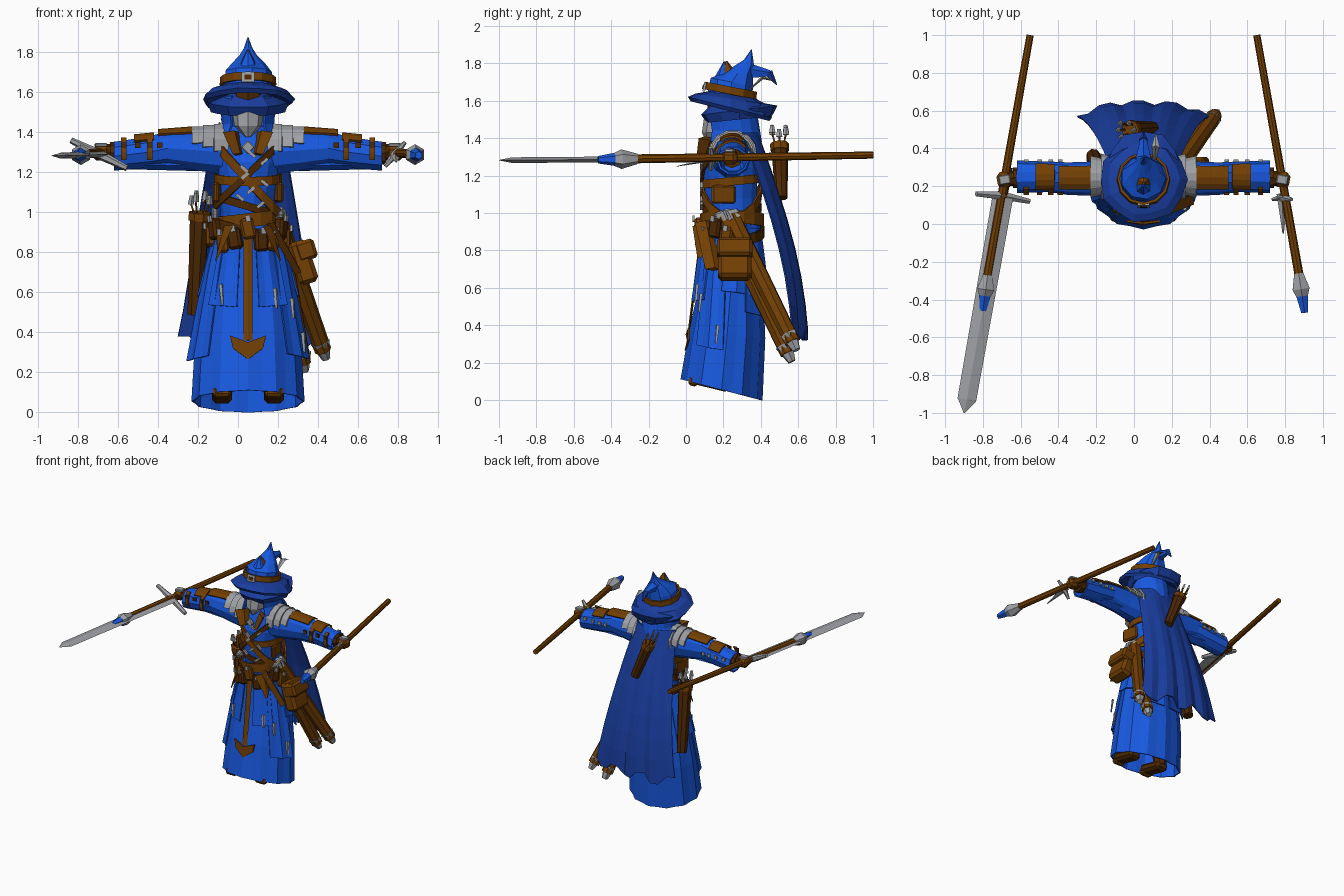
import bpy, bmesh, math, random
from mathutils import Vector, Matrix

random.seed(4)
if "Cube" in bpy.data.objects:
    bpy.data.objects.remove(bpy.data.objects["Cube"])
CX = 0.05  # body centre line


def material(name, rgb):
    m = bpy.data.materials.new(name)
    m.use_nodes = True
    m.diffuse_color = (*rgb, 1)
    m.node_tree.nodes["Principled BSDF"].inputs["Base Color"].default_value = (*rgb, 1)
    return m


BLUE = material("robe blue", (0.009, 0.1, 0.75))
NAVY = material("cape blue", (0.01, 0.048, 0.35))
BROWN = material("leather", (0.17, 0.05, 0.001))
DARK = material("dark leather", (0.075, 0.021, 0.001))
STEEL = material("steel", (0.34, 0.35, 0.37))


def finish(name, bm, mat, thick=0):
    bmesh.ops.recalc_face_normals(bm, faces=bm.faces)
    me = bpy.data.meshes.new(name)
    bm.to_mesh(me)
    bm.free()
    me.materials.append(mat)
    ob = bpy.data.objects.new(name, me)
    bpy.context.collection.objects.link(ob)
    if thick:
        mod = ob.modifiers.new("thickness", "SOLIDIFY")
        mod.thickness = thick
        mod.offset = 0
    return ob


def loft(name, rings, mat, n=16, along="z", arc=None, flute=0, cap=False, thick=0):
    """Skin rings of (x, y, z, ra, rb, slope_x, slope_y); arc limits the sweep in degrees."""
    bm = bmesh.new()
    a0, a1 = arc or (0, 360)
    count = n + 1 if arc else n
    rows = []
    for x, y, z, ra, rb, *slope in rings:
        sx, sy = slope or (0, 0)
        row = []
        for i in range(count):
            t = math.radians(a0 + (a1 - a0) * i / n)
            k = 1 + flute * (-1) ** i
            u, v = ra * k * math.cos(t), rb * k * math.sin(t)
            p = (x + u, y + v, z + sx * u + sy * v) if along == "z" else (x, y + u, z + v)
            row.append(bm.verts.new(p))
        rows.append(row)
    for p, q in zip(rows, rows[1:]):
        for i in range(n):
            j = (i + 1) % count
            bm.faces.new((p[i], p[j], q[j], q[i]))
    if cap:
        bm.faces.new(rows[0])
        bm.faces.new(rows[-1])
    return finish(name, bm, mat, thick)


def rod(name, a, b, r1, r2, mat, n=8, flat=1):
    """Tapered bar from a to b, flattened on its upward axis."""
    a, b = Vector(a), Vector(b)
    d = b - a
    bm = bmesh.new()
    bmesh.ops.create_cone(bm, cap_ends=True, segments=n, radius1=r1, radius2=r2, depth=d.length)
    turn = d.to_track_quat("Z", "Y").to_matrix().to_4x4()
    bm.transform(Matrix.Translation((a + b) / 2) @ turn @ Matrix.Diagonal((1, flat, 1, 1)))
    return finish(name, bm, mat)


def box(name, centre, size, mat, turn=(0, 0, 0), bevel=0):
    bm = bmesh.new()
    bmesh.ops.create_cube(bm, size=1)
    bm.transform(Matrix.Diagonal((*size, 1)))
    if bevel:
        bmesh.ops.bevel(bm, geom=bm.edges[:], offset=bevel, segments=1, affect="EDGES")
    ob = finish(name, bm, mat)
    ob.location = centre
    ob.rotation_euler = [math.radians(t) for t in turn]
    return ob


# Robe, torso and layered skirt flaps
loft("robe_skirt", [(CX, .19, .055, .272, .21, 0, -.26), (CX, .22, .35, .255, .195, 0, -.1),
                    (CX, .24, .6, .225, .165), (CX, .25, .82, .175, .15), (CX, .25, .98, .135, .135)],
     BLUE, 24, flute=.025, thick=.008)
loft("torso", [(CX, .25, .95, .135, .135), (CX, .24, 1.08, .14, .14), (CX, .24, 1.25, .165, .15),
               (CX, .25, 1.36, .16, .125), (CX, .25, 1.43, .08, .08)], BLUE, 14, cap=True)
for i, (start, end, hem) in enumerate([(-78, -42, .5), (-50, -8, .3), (-12, 35, .55), (-138, -102, .5),
                                       (-172, -130, .29), (145, 192, .55), (25, 85, .45), (95, 155, .45)]):
    grow = (.9 - hem) * .2
    loft(f"skirt_flap_{i + 1}", [(CX, .24, .92, .165, .155), (CX, .24, .72, .215, .18),
                                 (CX, .23, hem, .18 + grow, .155 + grow * .55, .12 * (-1) ** i, -.1)],
         BLUE, 4, arc=(start, end), flute=.02, thick=.008)
for i, (x, y, z) in enumerate([(-.085, .06, .64), (.185, .06, .62), (.27, .08, .57), (.325, .17, .4)]):
    rod(f"skirt_charm_{i + 1}", (x, y, z), (x + .008, y - .01, z - .1), .014, .008, STEEL, 4, .6)

# Front sash with pointed end
rod("sash", (CX, .085, .92), (CX, .015, .36), .022, .022, BROWN, 4, .3)
bm = bmesh.new()
for x, y, z in [(-.09, .016, .385), (0, .004, .35), (.09, .016, .385), (.075, .012, .32), (0, -.002, .265), (-.075, .012, .32)]:
    bm.verts.new((CX + x, y, z))
bm.faces.new(bm.verts[:])
finish("sash_point", bm, BROWN, .012)

# Boots and legs inside the robe
for s, side in ((-1, "right"), (1, "left")):
    x = CX + s * .13
    box(f"{side}_boot", (x, .13, .1), (.1, .22, .07), DARK, (-14, 0, 0), .02)
    box(f"{side}_boot_toe", (x, .04, .1), (.09, .05, .05), BROWN, (-14, 0, 0), .012)
    rod(f"{side}_leg", (x, .2, .09), (CX + s * .08, .25, .7), .05, .07, DARK)

# Belts, chest straps and corset bands
for i, (z, ra, rb, h, sx, sy, mat) in enumerate([
        (.96, .165, .165, .07, .12, 0, BROWN), (.9, .18, .17, .055, -.25, 0, DARK),
        (1.03, .15, .152, .04, -.3, 0, DARK), (1.17, .163, .157, .045, 0, .1, BROWN),
        (1.16, .175, .162, .06, -1.1, 0, BROWN), (1.19, .17, .16, .045, .95, 0, DARK)]):
    loft(f"strap_{i + 1}", [(CX, .245, z - h / 2, ra, rb, sx, sy), (CX, .245, z + h / 2, ra, rb, sx, sy)],
         mat, 16, thick=.012)
for i in range(9):
    t = math.radians(-170 + 20 * i)
    p = (CX + .19 * math.cos(t), .245 + .175 * math.sin(t), .88 + .04 * math.sin(i * 2))
    turn = (0, random.uniform(-14, 14), math.degrees(t) + 90)
    box(f"belt_pouch_{i + 1}", p, (.068, .05, .105), (BROWN, DARK)[i % 2], turn, .012)
    q = (CX + .222 * math.cos(t), .245 + .205 * math.sin(t), p[2] + .05)
    box(f"belt_buckle_{i + 1}", q, (.024, .012, .032), STEEL, turn)
    if i < 8:
        box(f"chest_chain_{i + 1}", (CX + .02 + .065 * math.sin(i * 1.9), .083, 1.29 - .036 * i),
            (.045, .014, .016), STEEL, (0, 40 * (-1) ** i, 0))
for s in (-1, 1):
    rod(f"waist_flap_{s + 2}", (CX + s * .1, .095, .93), (CX + s * .16, .07, .76), .065, .01, BROWN, 4, .3)
    box(f"side_buckle_{s + 2}", (CX + s * .165, .2, .99), (.03, .09, .05), STEEL, (20, 0, 0), .008)
    box(f"side_panel_{s + 2}", (CX + s * .15, .2, 1.1), (.03, .13, .1), BROWN, (0, 0, 12 * s), .01)
box("hip_pouch", (.325, .26, .75), (.1, .18, .22), BROWN, (0, -18, 0), .02)
box("hip_pouch_flap", (.34, .26, .81), (.1, .19, .1), BROWN, (0, -18, 0), .015)
rod("belt_flap", (.16, .1, .95), (.3, .15, .7), .055, .05, BROWN, 4, .35)

# Arms, shoulder armour and leather sleeve guards
for s, side in ((-1, "right"), (1, "left")):
    X = lambda d: CX + s * d
    loft(f"{side}_sleeve", [(X(.12), .24, 1.3, .1, .11), (X(.26), .24, 1.31, .085, .1),
                            (X(.4), .24, 1.32, .08, .085), (X(.5), .25, 1.3, .075, .075),
                            (X(.67), .25, 1.28, .08, .07)], BLUE, 10, "x", thick=.012)
    rod(f"{side}_sleeve_drape", (X(.25), .24, 1.26), (X(.6), .25, 1.26), .06, .05, BLUE, 6, .9)
    rod(f"{side}_forearm", (X(.5), .25, 1.3), (X(.71), .24, 1.3), .05, .04, DARK)
    box(f"{side}_hand", (X(.735), .235, 1.295), (.08, .085, .07), BROWN, (0, 0, -10 * s), .02)
    box(f"{side}_knuckle_plate", (X(.735), .235, 1.335), (.06, .05, .02), STEEL, (0, 0, -10 * s), .005)
    for i in range(3):
        d = .1 + .055 * i
        loft(f"{side}_shoulder_plate_{i + 1}", [(X(d), .25, 1.32, .105 - .006 * i, .12 - .008 * i),
                                                (X(d + .07), .25, 1.315, .125 - .008 * i, .125 - .008 * i)],
             STEEL, 7, "x", arc=(-5 + 10 * i, 185 - 10 * i), thick=.012)
    loft(f"{side}_upper_arm_guard", [(X(.28), .245, 1.32, .09, .103), (X(.45), .245, 1.32, .088, .09)],
         BROWN, 4, "x", arc=(48, 132), thick=.012)
    loft(f"{side}_forearm_guard", [(X(.47), .25, 1.305, .083, .09), (X(.57), .25, 1.295, .088, .09)],
         BROWN, 5, "x", arc=(40, 140), thick=.012)
    for i, d in enumerate((.44, .49, .55, .62)):
        if i % 2:
            loft(f"{side}_arm_band_{i + 1}", [(X(d - .014), .247, 1.3, .088, .09), (X(d + .014), .247, 1.3, .088, .09)],
                 BROWN, 6, "x", arc=(130, 205), thick=.012)
        box(f"{side}_arm_stud_{i + 1}", (X(d), .16, 1.335), (.028, .012, .026), DARK)
        box(f"{side}_arm_buckle_{i + 1}", (X(d), .335, 1.32), (.024, .012, .024), STEEL)
    rod(f"{side}_wrist_band", (X(.66), .245, 1.295), (X(.69), .245, 1.295), .055, .055, DARK)
    rod(f"{side}_collar_panel", (X(.085), .115, 1.4), (X(.05), .085, 1.29), .062, .04, BROWN, 4, .4)
box("neck_clasp", (CX, .085, 1.325), (.05, .02, .05), STEEL, (0, 45, 0), .006)

# Head, mask and hood
loft("face_mask", [(CX, .13, 1.375, .012, .02), (CX, .16, 1.43, .068, .075), (CX, .18, 1.5, .078, .085),
                   (CX, .19, 1.53, .07, .075)], STEEL, 8, cap=True)
loft("brow", [(CX, .2, 1.52, .08, .085), (CX, .2, 1.6, .08, .085)], DARK, 8, cap=True)
loft("hood", [(CX, .25, 1.38, .15, .15), (CX, .25, 1.44, .125, .14), (CX, .24, 1.5, .13, .14),
              (CX, .24, 1.58, .12, .12)], BLUE, 12, arc=(-50, 230), thick=.012)

# Hat with two drooping brims, a crooked point, a folded peak and band
loft("hat_brim", [(CX, .23, 1.64, .11, .11, 0, -.1), (CX, .24, 1.61, .19, .19, 0, -.15),
                  (CX, .235, 1.565, .23, .225, 0, -.25), (CX, .235, 1.545, .215, .21, 0, -.25),
                  (CX, .235, 1.585, .1, .1, 0, -.15)], NAVY, 14, flute=.025)
loft("hat_lower_brim", [(CX, .25, 1.6, .1, .1), (CX, .285, 1.55, .2, .21, 0, .12),
                        (CX, .285, 1.5, .18, .18, 0, .1), (CX, .25, 1.57, .1, .1)], NAVY, 12, flute=.03)
loft("hat_crown", [(CX, .23, 1.6, .125, .125), (CX, .245, 1.7, .12, .115, 0, -.2), (CX, .275, 1.745, .085, .085),
                   (CX, .31, 1.785, .045, .055), (CX, .335, 1.82, .022, .025), (CX, .35, 1.875, .002, .002)],
     BLUE, 9, cap=True)
loft("hat_band", [(CX, .235, 1.635, .135, .135, 0, -.2), (CX, .24, 1.675, .132, .132, 0, -.2)], BROWN, 12, thick=.014)
box("hat_buckle", (CX, .1, 1.675), (.065, .014, .05), STEEL, (-12, 0, 0))
box("hat_buckle_centre", (CX, .094, 1.675), (.035, .012, .024), DARK, (-12, 0, 0))
rod("hat_front_fold", (CX, .2, 1.67), (CX, .205, 1.81), .078, .004, BLUE, 7)
rod("hat_fold_lining", (CX, .235, 1.69), (CX, .215, 1.812), .075, .006, BROWN, 6)
rod("hat_tail", (CX, .31, 1.76), (CX, .45, 1.745), .05, .018, BLUE, 5)
rod("hat_tail_end", (CX, .44, 1.75), (CX, .485, 1.685), .025, .003, NAVY, 5)
rod("hat_feather", (.11, .34, 1.66), (.115, .41, 1.725), .008, .022, STEEL, 4, .4)
rod("hat_feather_tip", (.115, .41, 1.725), (.115, .475, 1.705), .022, .004, STEEL, 4, .4)

# Cape: gently folded sheet with raised corners and a ragged hem
bm = bmesh.new()
COLS, ROWS = 12, 7
grid = []
for r in range(ROWS + 1):
    v = r / ROWS
    row = []
    for c in range(COLS + 1):
        u = 2 * c / COLS - 1
        y = .38 + .27 * math.sin(v * 1.45) - .08 * abs(u) ** 3 - .022 * v * (c % 3 == 1)
        z = 1.43 - 1.08 * v + (.03 * (-1) ** (c // 2) if r == ROWS else 0)
        row.append(bm.verts.new((CX + u * (.17 + .18 * v), y, z)))
    grid.append(row)
for p, q in zip(grid, grid[1:]):
    for c in range(COLS):
        bm.faces.new((p[c], p[c + 1], q[c + 1], q[c]))
finish("cape", bm, NAVY, .01)


# Quivers with arrows
def quiver(name, top, bottom, r):
    top, bottom = Vector(top), Vector(bottom)
    up = (top - bottom).normalized()
    rod(name, bottom, top, r * .75, r, DARK)
    rod(name + "_rim", top - up * .04, top, r * 1.12, r * 1.12, BROWN)
    for i in range(6):
        t = i * math.tau / 6
        a = top + Vector((math.cos(t), math.sin(t), 0)) * r * .6
        b = a + up * (.04 + .012 * (i % 3)) + Vector((math.cos(t), math.sin(t), 0)) * .015
        rod(f"{name}_arrow_{i + 1}", a, b, .005, .005, BROWN, 4)
        rod(f"{name}_fletching_{i + 1}", b, b + up * .045, .017, .01, STEEL, 4, .5)


quiver("hip_quiver", (-.19, .28, 1.0), (-.215, .36, .49), .052)
quiver("back_quiver", (-.02, .5, 1.37), (.1, .51, 1.08), .045)

# Scabbards on the left hip
for name, a, b in (("long_scabbard", (.19, .24, .98), (.425, .57, .31)),
                   ("short_scabbard", (.19, .2, .98), (.325, .545, .25))):
    a, b = Vector(a), Vector(b)
    d = (b - a).normalized()
    rod(name, a, b, .05, .042, BROWN, 8, 1.05)
    rod(name + "_tip", b - d * .05, b + d * .05, .05, .022, STEEL, 6)
    rod(name + "_mouth", a - d * .02, a + d * .03, .055, .055, STEEL, 6)

# Staffs held in both hands
for side, back, neck, tip in (("right", (-.55, 1, 1.31), (-.775, -.27, 1.29), (-.8, -.46, 1.285)),
                              ("left", (.65, 1, 1.31), (.872, -.26, 1.29), (.903, -.47, 1.285))):
    back, neck, tip = Vector(back), Vector(neck), Vector(tip)
    rod(f"{side}_staff", back, neck, .019, .024, BROWN)
    mid = neck.lerp(tip, .4)
    rod(f"{side}_staff_socket", neck, mid, .028, .052, STEEL, 6)
    rod(f"{side}_staff_collar", mid, neck.lerp(tip, .58), .052, .036, STEEL, 6)
    rod(f"{side}_staff_gem", neck.lerp(tip, .55), tip, .036, .02, BLUE, 6)

# Sword in the right hand, dagger in the left
rod("sword_blade", (-.695, .14, 1.29), (-.885, -.93, 1.283), .055, .05, STEEL, 4, .3)
rod("sword_point", (-.885, -.93, 1.283), (-.899, -1, 1.283), .05, .003, STEEL, 4, .3)
rod("sword_grip", (-.695, .14, 1.29), (-.665, .3, 1.29), .024, .024, DARK)
for s in (-1, 1):
    rod(f"sword_guard_{s + 2}", (-.695, .15, 1.29), (-.695 + s * .14, .14 - s * .02, 1.29 - s * .07), .025, .015, STEEL, 6)
    rod(f"dagger_guard_{s + 2}", (.785, .14, 1.29), (.785 + s * .05, .13, 1.29 + s * .06), .02, .01, STEEL, 6)
rod("dagger_blade", (.785, .16, 1.29), (.79, -.05, 1.25), .03, .004, STEEL, 4, .35)
